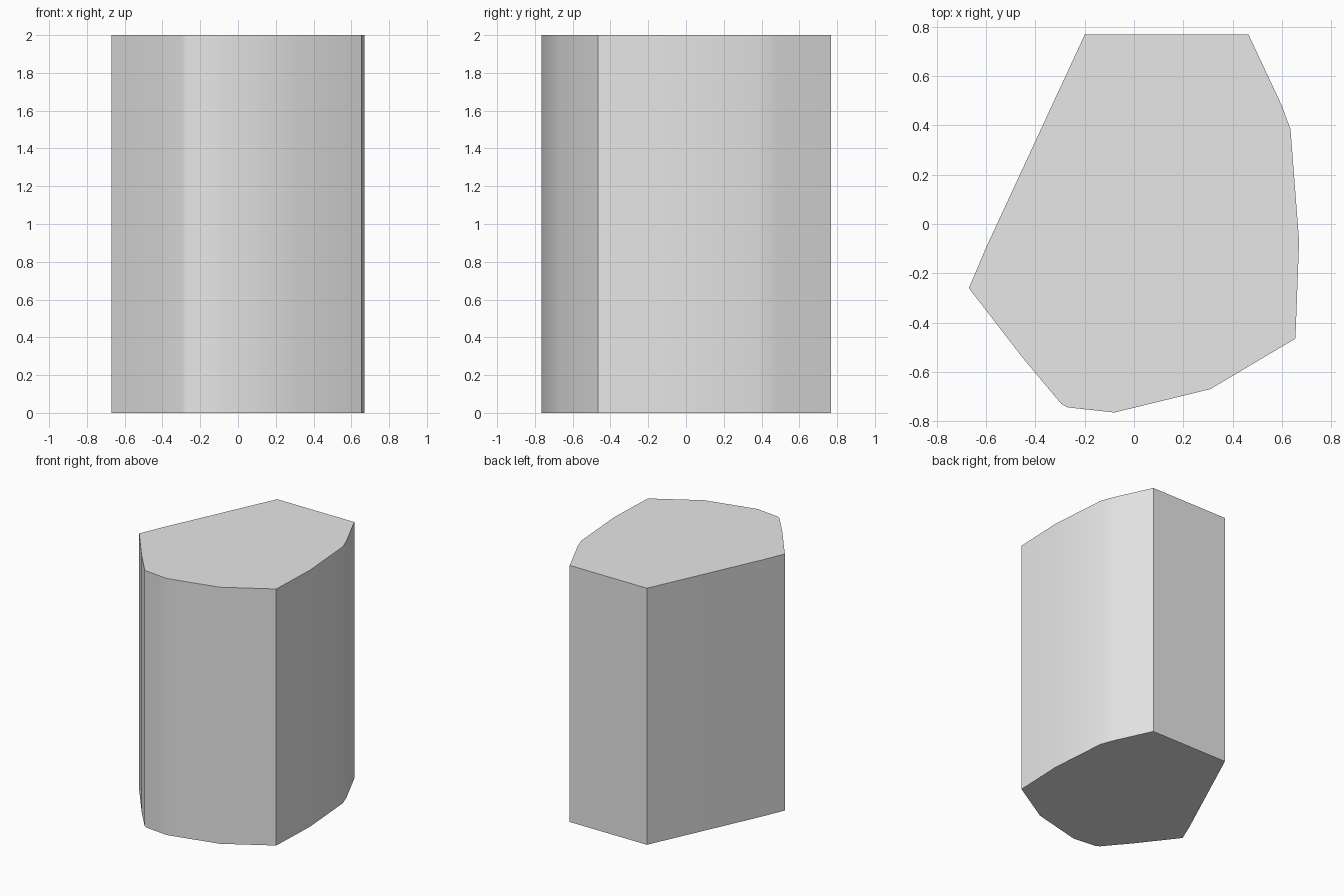
import bpy, bmesh, math

cube = bpy.data.objects.get("Cube")
if cube:
    bpy.data.objects.remove(cube, do_unlink=True)

HEIGHT = 2.0

# Plain grey stone material
grey = bpy.data.materials.new("light_grey")
grey.use_nodes = True
colour = (0.8, 0.8, 0.8, 1.0)
grey.diffuse_color = colour
grey.node_tree.nodes["Principled BSDF"].inputs["Base Color"].default_value = colour

# Footprint, counter-clockwise from the left front corner
outline = [
    (-0.67, -0.26), (-0.45, -0.545), (-0.295, -0.73), (-0.27, -0.744),
    (-0.08, -0.765), (0.31, -0.67), (0.655, -0.465), (0.67, -0.07),
    (0.635, 0.385), (0.6, 0.48), (0.465, 0.768), (-0.2, 0.768),
    (-0.6, -0.095),
]

# Faceted column: footprint raised into a prism
bm = bmesh.new()
base = bm.faces.new([bm.verts.new((x, y, 0)) for x, y in outline])
raised = bmesh.ops.extrude_face_region(bm, geom=[base], use_keep_orig=True)
top_verts = [g for g in raised["geom"] if isinstance(g, bmesh.types.BMVert)]
bmesh.ops.translate(bm, verts=top_verts, vec=(0, 0, HEIGHT))
bmesh.ops.recalc_face_normals(bm, faces=bm.faces)

mesh = bpy.data.meshes.new("stone_column")
bm.to_mesh(mesh)
bm.free()
mesh.materials.append(grey)
column = bpy.data.objects.new("stone_column", mesh)
bpy.context.collection.objects.link(column)

# Smooth the gentle side bends, keep the main corners and caps crisp
bpy.ops.object.select_all(action='DESELECT')
column.select_set(True)
bpy.context.view_layer.objects.active = column
bpy.ops.object.shade_smooth_by_angle(angle=math.radians(40))
